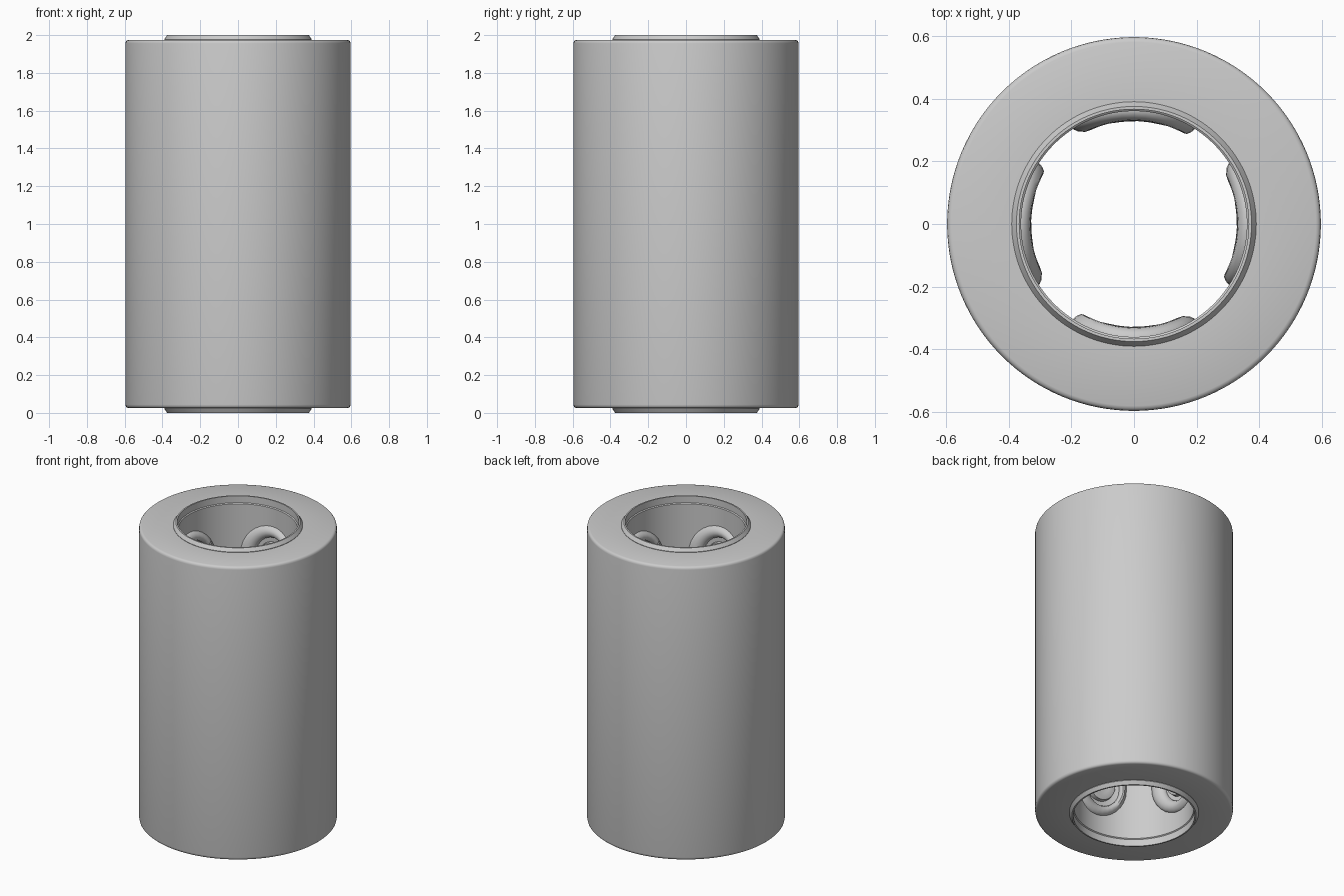
import bpy, bmesh, math

cube = bpy.data.objects.get("Cube")
if cube:
    bpy.data.objects.remove(cube, do_unlink=True)

steel = bpy.data.materials.new("steel_grey")
steel.use_nodes = True
GREY = (0.6, 0.6, 0.6, 1)
steel.diffuse_color = GREY
steel.node_tree.nodes["Principled BSDF"].inputs["Base Color"].default_value = GREY

HEIGHT = 2.0
BORE = 0.36


def skin_rings(name, rings):
    """Joins closed rings of points into a closed band."""
    bm = bmesh.new()
    loops = [[bm.verts.new(p) for p in ring] for ring in rings]
    n = len(loops[0])
    for a, b in zip(loops, loops[1:] + loops[:1]):
        for i in range(n):
            j = (i + 1) % n
            bm.faces.new((a[i], a[j], b[j], b[i]))
    bmesh.ops.remove_doubles(bm, verts=bm.verts, dist=1e-5)
    bmesh.ops.dissolve_degenerate(bm, edges=bm.edges, dist=1e-5)
    bmesh.ops.recalc_face_normals(bm, faces=bm.faces)
    mesh = bpy.data.meshes.new(name)
    bm.to_mesh(mesh)
    bm.free()
    mesh.materials.append(steel)
    obj = bpy.data.objects.new(name, mesh)
    bpy.context.collection.objects.link(obj)
    bpy.ops.object.select_all(action='DESELECT')
    obj.select_set(True)
    bpy.context.view_layer.objects.active = obj
    bpy.ops.object.shade_smooth_by_angle(angle=math.radians(35))
    return obj


def lathe(name, half_profile, steps=128):
    """Revolves a profile (radius, z) mirrored about mid height."""
    profile = half_profile + [(r, HEIGHT - z) for r, z in reversed(half_profile)]
    turns = [2 * math.pi * i / steps for i in range(steps)]
    return skin_rings(name, [[(r * math.cos(t), r * math.sin(t), z) for t in turns]
                             for r, z in profile])


def stadium(half_w, half_h, steps=16, rows=12):
    """Outline with round ends, as (across, up) pairs."""
    straight = half_h - half_w
    pts = []
    for side in (1, -1):
        for i in range(steps + 1):
            t = math.pi * i / steps
            pts.append((side * half_w * math.cos(t), side * (straight + half_w * math.sin(t))))
        for i in range(1, rows):
            pts.append((-side * half_w, side * straight * (1 - 2 * i / rows)))
    return pts


def wrap(u, v, radius, angle):
    """Bends a flat point onto the bore wall."""
    t = angle + u / BORE
    return (radius * math.cos(t), radius * math.sin(t), HEIGHT / 2 + v)


# Outer sleeve with rounded rims
lathe("outer_sleeve", [(0.375, 0.025), (0.58, 0.025), (0.588, 0.028),
                       (0.594, 0.034), (0.596, 0.044)])

# Inner liner with a chamfered lip and a shallow step in the bore
lathe("inner_liner", [(0.385, 0.06), (0.39, 0.022), (0.375, 0.0), (0.366, 0.0),
                      (0.366, 0.045), (BORE, 0.05)])

# Ball tracks: a rounded rim around a raised centre plate, four times
RIM = [(0, 0.368), (0, 0.358), (0.1, 0.345), (0.3, 0.333), (0.55, 0.33),
       (0.8, 0.335), (0.95, 0.347), (1, 0.358), (1, 0.368)]
PLATE = [(0.108, 0.368), (0, 0.368), (0, 0.334), (0.006, 0.33),
         (0.04, 0.328), (0.075, 0.328), (0.108, 0.328)]
HALF_W, HALF_H = 0.205, 0.83

for side, angle in (("left", 0), ("back", 90), ("right", 180), ("front", 270)):
    a = math.radians(angle)
    outer = stadium(HALF_W, HALF_H)
    inner = stadium(HALF_W - 0.07, HALF_H - 0.07)
    rings = []
    for f, r in RIM:
        ring = []
        for (u0, v0), (u1, v1) in zip(outer, inner):
            g = f * (1 + 0.35 * u0 / HALF_W)   # one leg is broader
            ring.append(wrap(u0 + (u1 - u0) * g, v0 + (v1 - v0) * g, r, a))
        rings.append(ring)
    skin_rings(side + "_track_rim", rings)
    skin_rings(side + "_track_plate",
               [[wrap(u - 0.016, v, r, a) for u, v in stadium(0.11 - d, HALF_H - 0.1 - d)]
                for d, r in PLATE])
